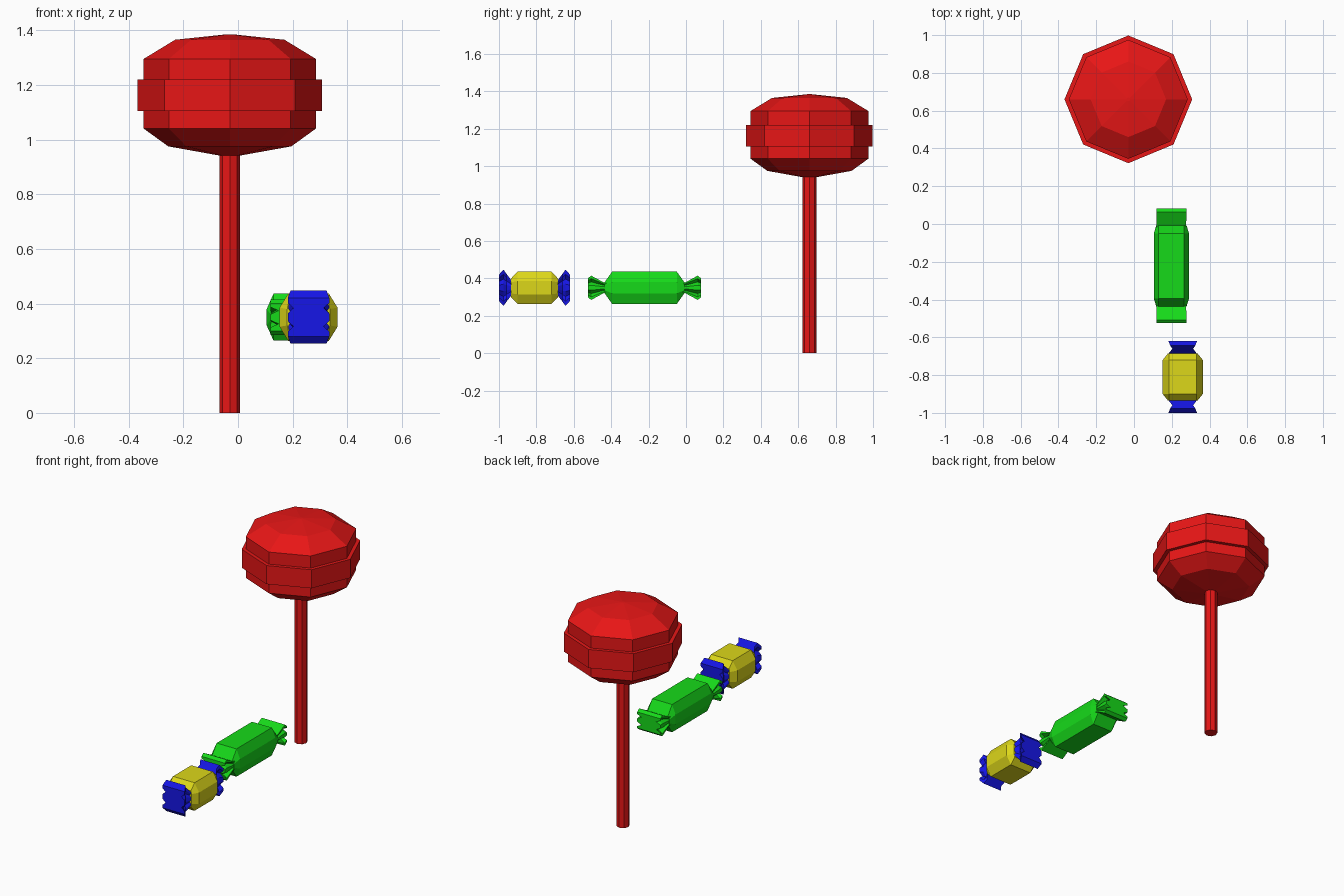
import bpy, bmesh, math

cube = bpy.data.objects.get("Cube")
if cube:
    bpy.data.objects.remove(cube)


def material(name, r, g, b):
    m = bpy.data.materials.new(name)
    m.use_nodes = True
    m.diffuse_color = (r, g, b, 1)
    m.node_tree.nodes["Principled BSDF"].inputs["Base Color"].default_value = (r, g, b, 1)
    return m


RED = material("cherry red", 0.8, 0.008, 0.008)
GREEN = material("lime green", 0.008, 0.7, 0.01)
YELLOW = material("lemon yellow", 0.72, 0.68, 0.01)
BLUE = material("wrapper blue", 0.008, 0.008, 0.8)


def loft(name, rings, mat, location):
    """Skin a stack of equal-length point rings and close both ends."""
    bm = bmesh.new()
    loops = [[bm.verts.new(p) for p in ring] for ring in rings]
    for a, b in zip(loops, loops[1:]):
        for i in range(len(a)):
            j = (i + 1) % len(a)
            bm.faces.new((a[i], a[j], b[j], b[i]))
    bm.faces.new(loops[0])
    bm.faces.new(loops[-1])
    bmesh.ops.recalc_face_normals(bm, faces=bm.faces)
    mesh = bpy.data.meshes.new(name)
    bm.to_mesh(mesh)
    bm.free()
    mesh.materials.append(mat)
    ob = bpy.data.objects.new(name, mesh)
    ob.location = location
    bpy.context.collection.objects.link(ob)
    return ob


def turned(name, profile, mat, location):
    """Eight-sided solid from (radius, height) pairs."""
    angles = [math.pi * i / 4 for i in range(8)]
    return loft(name, [[(r * math.cos(a), r * math.sin(a), z) for a in angles]
                       for r, z in profile], mat, location)


def section(y, quarter):
    """Mirror a quarter outline, top to side, into a full ring at y."""
    half = quarter + [(x, -z) for x, z in reversed(quarter)]
    return [(x, y, z) for x, z in half] + [(-x, y, z) for x, z in reversed(half)]


def candy_body(name, end, full, mid_y, end_y, mat, location):
    stations = [(-end_y, end), (-mid_y, full), (mid_y, full), (end_y, end)]
    return loft(name, [section(y, q) for y, q in stations], mat, location)


def wrapper_end(name, side, stations, mat, location):
    """Flared twist with pleated sides; stations are (y, corner x, pleat x, half height)."""
    rings = []
    for y, x, pleat, h in stations:
        quarter = [(x, h), (x, h * 0.75), (pleat, h * 0.48), (x, h * 0.2)]
        rings.append(section(side * y, quarter))
    return loft(name, rings, mat, location)


# Lollipop
pop = (-0.03, 0.66, 0)
turned("lollipop_stick", [(0.038, 0), (0.038, 1.0)], RED, pop)
turned("lollipop_head", [(0.03, 0.94), (0.225, 0.975), (0.315, 1.04), (0.315, 1.295),
                         (0.2, 1.365), (0.01, 1.385)], RED, pop)
turned("lollipop_band", [(0.338, 1.105), (0.338, 1.22)], RED, pop)

# Long green candy
long_at = (0.198, -0.222, 0.35)
candy_body("long_candy_body", [(0.068, 0.027), (0.08, 0.012)],
           [(0.068, 0.086), (0.093, 0.03)], 0.173, 0.215, GREEN, long_at)
# Short yellow candy
short_at = (0.258, -0.81, 0.35)
candy_body("short_candy_body", [(0.074, 0.05), (0.078, 0.03)],
           [(0.074, 0.087), (0.106, 0.035)], 0.09, 0.125, YELLOW, short_at)

# Twisted wrapper ends
for side, label in ((-1, "front"), (1, "back")):
    wrapper_end("long_candy_twist_" + label, side,
                [(0.2, 0.078, 0.075, 0.024), (0.215, 0.078, 0.072, 0.027),
                 (0.285, 0.08, 0.05, 0.065), (0.303, 0.08, 0.05, 0.05)], GREEN, long_at)
    wrapper_end("short_candy_twist_" + label, side,
                [(0.115, 0.074, 0.07, 0.04), (0.125, 0.074, 0.065, 0.042),
                 (0.15, 0.055, 0.05, 0.075), (0.166, 0.066, 0.05, 0.097),
                 (0.19, 0.076, 0.055, 0.07)], BLUE, short_at)
